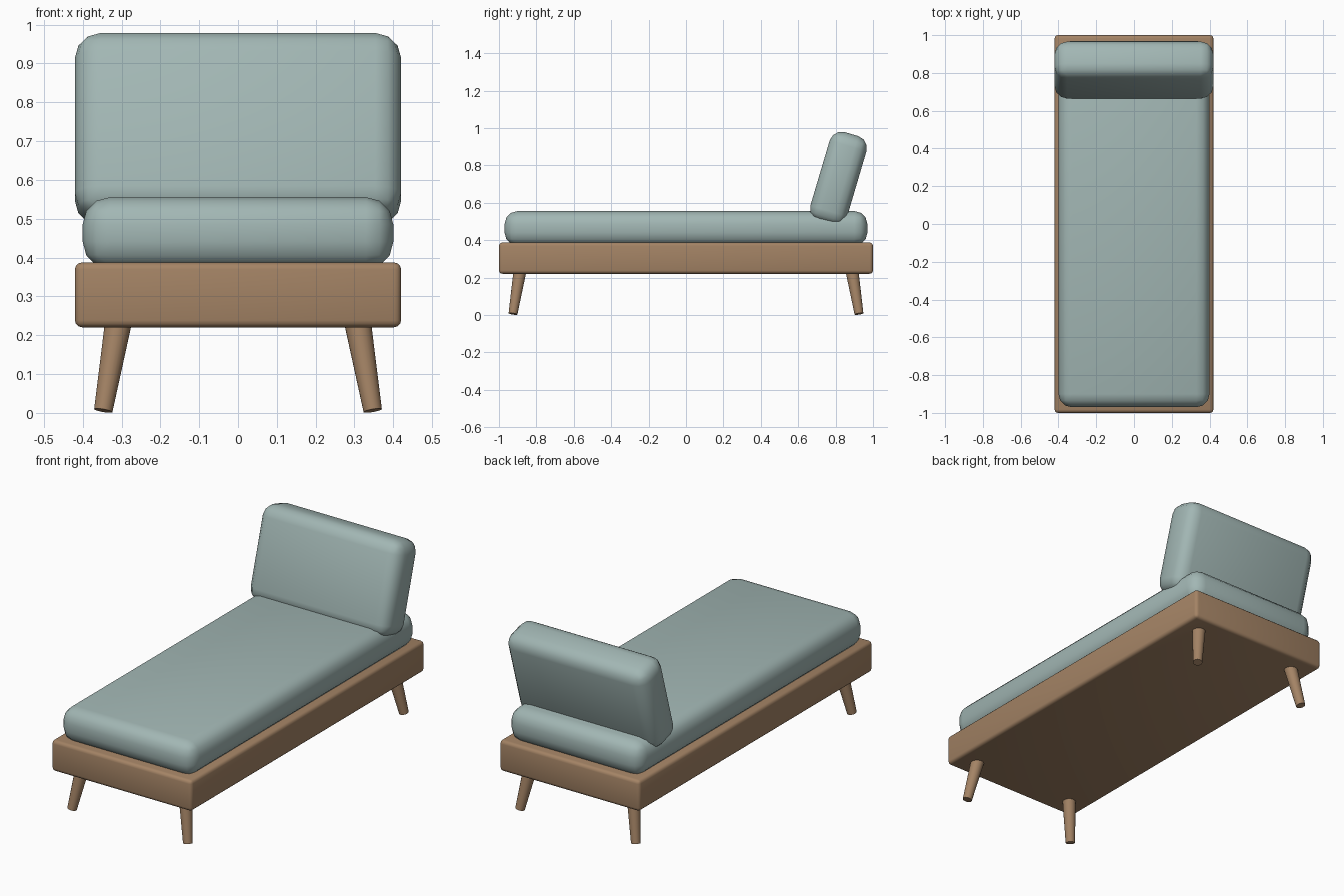
import bpy
import math
from mathutils import Vector

if "Cube" in bpy.data.objects:
    bpy.data.objects.remove(bpy.data.objects["Cube"], do_unlink=True)


def make_material(name, color):
    mat = bpy.data.materials.new(name)
    mat.use_nodes = True
    mat.diffuse_color = color
    mat.node_tree.nodes["Principled BSDF"].inputs["Base Color"].default_value = color
    return mat


fabric = make_material("sage fabric", (0.36, 0.47, 0.455, 1))
wood = make_material("oak wood", (0.37, 0.228, 0.13, 1))


def finish(obj, name, mat):
    obj.name = name
    obj.data.materials.append(mat)
    bpy.ops.object.shade_smooth_by_angle(angle=math.radians(40))


def rounded_box(name, size, centre, radius, mat, tilt=0):
    bpy.ops.mesh.primitive_cube_add(size=1, location=centre)
    obj = bpy.context.object
    obj.scale = size
    bpy.ops.object.transform_apply(location=False, rotation=False, scale=True)
    bevel = obj.modifiers.new("rounded edges", "BEVEL")
    bevel.width = radius
    bevel.segments = 3
    bpy.ops.object.modifier_apply(modifier=bevel.name)
    obj.rotation_euler.x = -math.radians(tilt)
    finish(obj, name, mat)


# Wooden platform and upholstery
rounded_box("bed_base", (0.84, 2.0, 0.167), (0, 0, 0.304), 0.018, wood)
rounded_box("mattress", (0.80, 1.94, 0.185), (0, 0, 0.463), 0.07, fabric)
rounded_box("backrest_cushion", (0.84, 0.205, 0.495), (0, 0.815, 0.73), 0.066, fabric, tilt=16.5)

# Splayed tapered legs, one at each corner
for x_side, x_name in ((-1, "right"), (1, "left")):
    for y_side, y_name in ((-1, "front"), (1, "back")):
        foot = Vector((0.347 * x_side, 0.925 * y_side, 0.006))
        top = Vector((0.307 * x_side, 0.887 * y_side, 0.24))
        axis = top - foot
        bpy.ops.mesh.primitive_cone_add(vertices=20, radius1=0.024, radius2=0.035,
                                        depth=axis.length, location=(foot + top) / 2)
        leg = bpy.context.object
        leg.rotation_euler = axis.to_track_quat("Z", "Y").to_euler()
        finish(leg, f"{y_name}_{x_name}_leg", wood)
